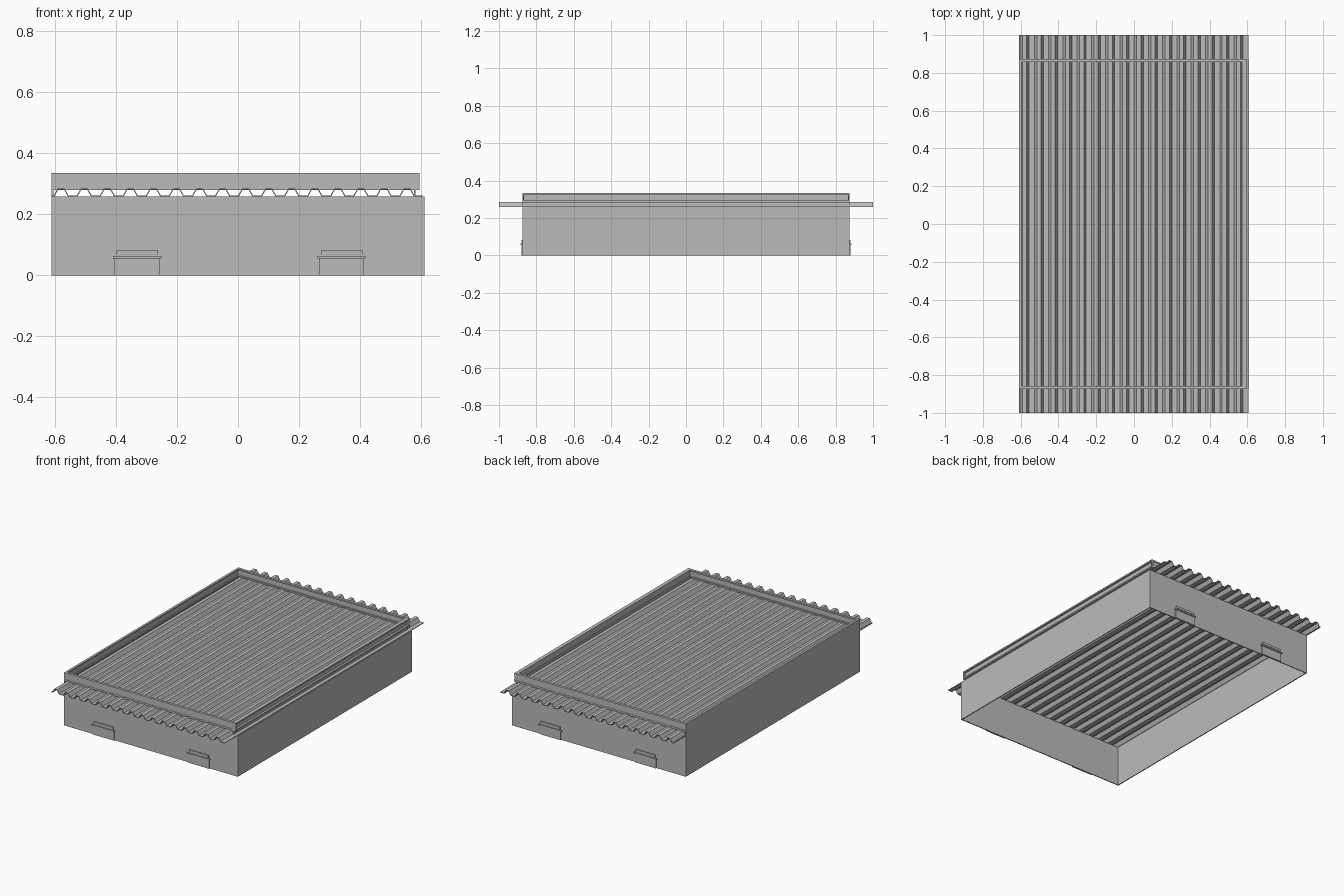
import bpy, bmesh

cube = bpy.data.objects.get("Cube")
if cube:
    bpy.data.objects.remove(cube)

steel = bpy.data.materials.new("grey steel")
steel.use_nodes = True
GREY = (0.5, 0.5, 0.5, 1)
steel.diffuse_color = GREY
steel.node_tree.nodes["Principled BSDF"].inputs["Base Color"].default_value = GREY


def finish(name, bm):
    bmesh.ops.recalc_face_normals(bm, faces=bm.faces)
    mesh = bpy.data.meshes.new(name)
    bm.to_mesh(mesh)
    bm.free()
    mesh.materials.append(steel)
    ob = bpy.data.objects.new(name, mesh)
    bpy.context.collection.objects.link(ob)
    return ob


def box(name, x0, x1, y0, y1, z0, z1):
    bm = bmesh.new()
    bmesh.ops.create_cube(bm, size=1)
    for v in bm.verts:
        v.co.x = x0 if v.co.x < 0 else x1
        v.co.y = y0 if v.co.y < 0 else y1
        v.co.z = z0 if v.co.z < 0 else z1
    return finish(name, bm)


def mirrored_box(name, x0, x1, y0, y1, z0, z1):
    """Box at the front and its twin at the back."""
    box("front_" + name, x0, x1, y0, y1, z0, z1)
    box("back_" + name, x0, x1, -y1, -y0, z0, z1)


HALF_X, HALF_Y, DECK = 0.61, 0.873, 0.258
THIN = 0.006

# Lower box, open underneath
mirrored_box("wall", -HALF_X, HALF_X, -HALF_Y, -HALF_Y + THIN, 0, DECK)
box("right_wall", -HALF_X, -HALF_X + THIN, -HALF_Y, HALF_Y, 0, DECK)
box("left_wall", HALF_X - THIN, HALF_X, -HALF_Y, HALF_Y, 0, DECK)

# Corrugated deck: trapezoid wave extruded along y
PITCH, FIRST, COUNT = 0.0755, -0.579, 16
upper = [(-HALF_X, 0)]
for i in range(COUNT):
    c = FIRST + i * PITCH
    upper += [(c - 0.024, 0), (c - 0.011, 1), (c + 0.011, 1), (c + 0.024, 0)]
upper.append((HALF_X - 0.005, 0))
bm = bmesh.new()
rows = []
for y in (-1, 1):
    rows.append([bm.verts.new((x, y, DECK + 0.004 + 0.023 * h)) for x, h in upper])
for i in range(len(upper) - 1):
    bm.faces.new((rows[0][i], rows[0][i + 1], rows[1][i + 1], rows[1][i]))
deck = finish("corrugated_deck", bm)
solid = deck.modifiers.new("thickness", "SOLIDIFY")
solid.thickness = 0.004
solid.offset = -1

# Upper curb around the deck
TOP, BAR_X = 0.335, 0.595
mirrored_box("curb", -HALF_X, 0.48, -HALF_Y + 0.002, -HALF_Y + 0.008, DECK + 0.022, TOP)
mirrored_box("curb_end", 0.48, BAR_X, -HALF_Y + 0.002, -HALF_Y + 0.008, DECK + 0.022, TOP)
for name, z0, z1 in (("top_flange", 0.326, TOP), ("bottom_flange", 0.284, 0.293)):
    mirrored_box("curb_" + name, -HALF_X, BAR_X, -HALF_Y, -HALF_Y + 0.016, z0, z1)
    box("left_curb_" + name, 0.572, BAR_X, -HALF_Y, HALF_Y, z0, z1)
    box("right_curb_" + name, -HALF_X, -HALF_X + 0.014, -HALF_Y, HALF_Y, z0, z1)
box("left_curb", 0.576, 0.582, -HALF_Y, HALF_Y, DECK + 0.004, TOP)
box("right_curb", -HALF_X, -HALF_X + THIN, -HALF_Y, HALF_Y, DECK, TOP)

# Lifting brackets on the end walls
for side, x in (("right", -0.33), ("left", 0.339)):
    for part, half, out, z0, z1 in (("plate", 0.074, 0.006, 0, 0.055),
                                    ("rim", 0.079, 0.011, 0.055, 0.063),
                                    ("neck", 0.068, 0.004, 0.063, 0.068),
                                    ("cap", 0.068, 0.007, 0.068, 0.083)):
        mirrored_box(f"{side}_bracket_{part}", x - half, x + half,
                     -HALF_Y - out, -HALF_Y, z0, z1)
